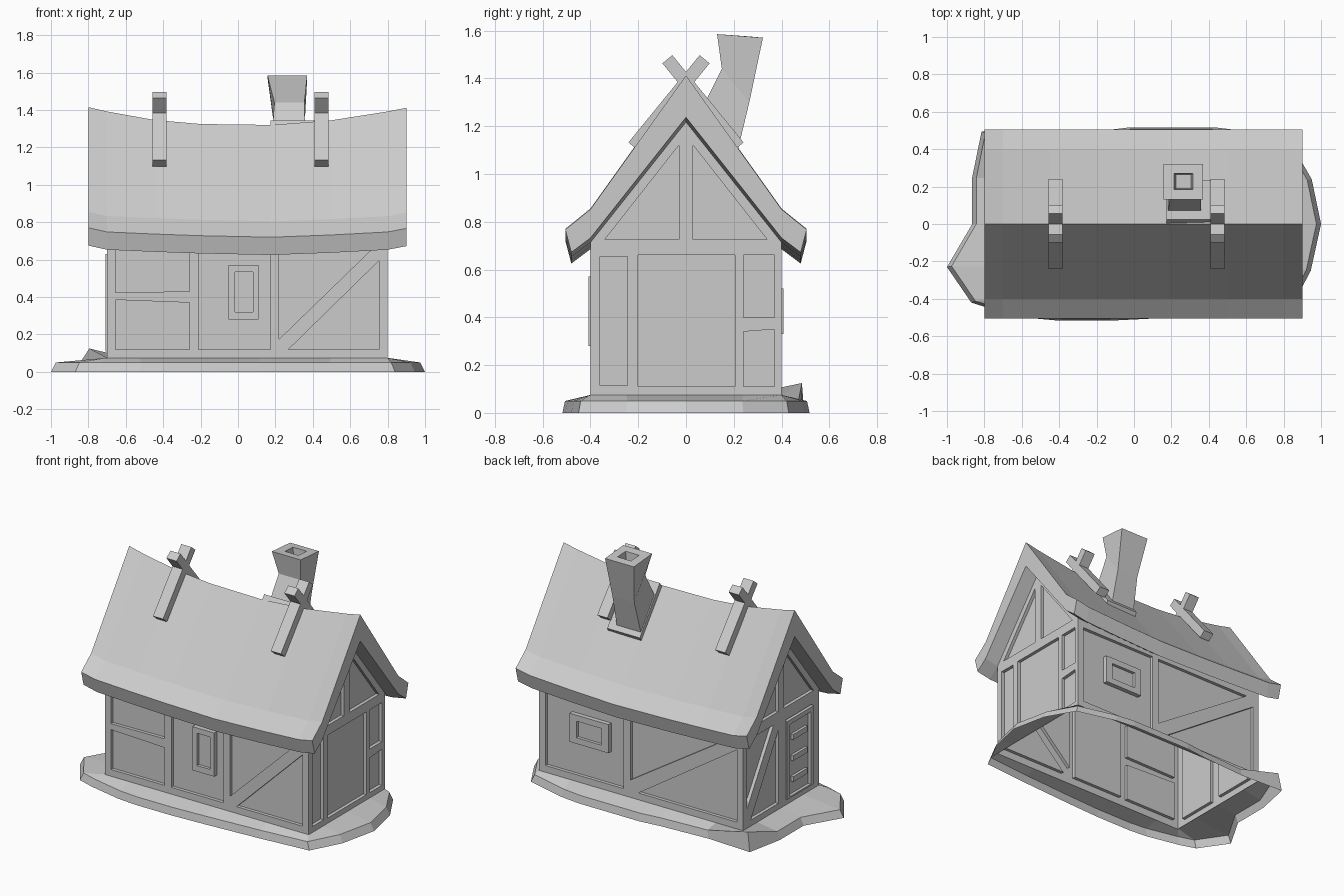
import bpy, bmesh
from mathutils import Vector
from mathutils.geometry import tessellate_polygon

if "Cube" in bpy.data.objects:
    bpy.data.objects.remove(bpy.data.objects["Cube"])


def finish(name, bm):
    bmesh.ops.remove_doubles(bm, verts=bm.verts, dist=1e-4)
    bmesh.ops.recalc_face_normals(bm, faces=bm.faces)
    me = bpy.data.meshes.new(name)
    bm.to_mesh(me)
    bm.free()
    ob = bpy.data.objects.new(name, me)
    bpy.context.collection.objects.link(ob)
    return ob


def loft(bm, loops, cap_start=True, cap_end=True):
    """Skin equal-length closed loops one after another."""
    rings = [[bm.verts.new(p) for p in lp] for lp in loops]
    for a, b in zip(rings, rings[1:]):
        for i in range(len(a)):
            j = (i + 1) % len(a)
            bm.faces.new((a[i], a[j], b[j], b[i]))
    if cap_start:
        bm.faces.new(rings[0])
    if cap_end:
        bm.faces.new(rings[-1])


def rect(u0, u1, v0, v1):
    return [(u0, v0), (u1, v0), (u1, v1), (u0, v1)]


X0, X1, Y, BASE, TOP, PEAK, DEPTH = -0.7, 0.8, 0.4, 0.07, 0.72, 1.225, 0.022

# wall planes: (u, v, depth inward) -> 3D
front = lambda u, v, d: (u, -Y + d, v)
back = lambda u, v, d: (u, Y - d, v)
right = lambda u, v, d: (X1 - d, u, v)
left = lambda u, v, d: (X0 + d, u, v)

long_side = rect(X0, X1, BASE, TOP)
gable = [(-Y, BASE), (Y, BASE), (Y, TOP), (0, PEAK), (-Y, TOP)]
gable_panels = [[(s * .03, .725), (s * .34, .725), (s * .03, 1.12)] for s in (-1, 1)]

walls = [
    (front, long_side, [
        [(-.655, .425), (-.26, .43), (-.26, .66), (-.655, .66)],
        [(-.655, .12), (-.26, .12), (-.26, .37), (-.655, .385)],
        rect(-.21, .175, .12, .66),
        [(.22, .175), (.72, .66), (.22, .66)],
        [(.27, .12), (.755, .12), (.755, .595)]]),
    (back, long_side, [
        rect(.18, .755, .12, .66),
        [(.13, .19), (.13, .66), (-.60, .66)],
        [(.07, .12), (-.655, .12), (-.655, .60)]]),
    (right, gable, gable_panels + [
        rect(-.36, -.245, .115, .655),
        rect(-.2, .205, .11, .66),
        rect(.24, .37, .4, .66),
        [(.24, .11), (.37, .11), (.37, .35), (.24, .34)]]),
    (left, gable, gable_panels + [
        [(.36, .2), (.36, .655), (.08, .655)],
        [(.32, .115), (.03, .115), (.03, .6)],
        rect(-.33, -.05, .11, .64)]),
]

# timber walls: open shell with recessed plaster panels
bm = bmesh.new()
for place, outline, panels in walls:
    polys = [outline] + panels
    flat = [bm.verts.new(place(u, v, 0)) for p in polys for u, v in p]
    for tri in tessellate_polygon([[Vector((u, v, 0)) for u, v in p] for p in polys]):
        bm.faces.new([flat[i] for i in tri])
    for p in panels:
        loft(bm, [[place(u, v, d) for u, v in p] for d in (0, DEPTH)], cap_start=False)
finish("walls", bm)


# raised frames round the windows and door
def frame(name, place, outer, inner, sink=.012):
    bm = bmesh.new()
    steps = [(outer, DEPTH), (outer, -.008), (inner, -.008), (inner, sink)]
    loft(bm, [[place(u, v, d) for u, v in r] for r, d in steps], cap_start=False)
    finish(name, bm)


frame("front_window", front, rect(-.05, .11, .28, .57), rect(-.015, .08, .32, .535))
frame("back_window", back, rect(.285, .57, .33, .52), rect(.335, .52, .37, .48))
frame("door", left, rect(-.33, -.05, .11, .63), rect(-.30, -.08, .12, .60))

# door straps
bm = bmesh.new()
for z in (.22, .36, .5):
    r = rect(-.27, -.12, z - .018, z + .018)
    loft(bm, [[left(u, v, d) for u, v in r] for d in (.012, -.006)])
finish("door_straps", bm)

# ground skirt: uneven outline sloping up to the wall base, open below
outline = [(-.815, .495), (-.865, .25), (-.865, 0), (-1, -.23), (-.87, -.42),
           (-.76, -.455), (-.53, -.505), (-.4, -.517), (-.13, -.517), (.11, -.505),
           (.5, -.48), (.84, -.45), (.945, -.25), (1, 0), (.95, .24), (.84, .43),
           (.57, .5), (.43, .517), (-.02, .517), (-.16, .5), (-.5, .48)]
low = [(x, y, 0) for x, y in outline]
rim = [(x * .975, y * .98, .125 if i == 0 else .05) for i, (x, y) in enumerate(outline)]
inner = [(min(max(x, X0), X1), min(max(y, -Y), Y), .075) for x, y in outline]
bm = bmesh.new()
loft(bm, [low, rim, inner], False, False)
finish("ground_skirt", bm)

# sagging roof: cross-section carried along the ridge
half = [(.4, .855), (.505, .77), (.48, .675), (.4, .735)]
stations = [(-.8, 0, 0), (-.7, .023, .022), (-.45, .068, .033), (-.2, .09, .042),
            (.18, .095, .05), (.5, .07, .038), (.8, .023, .022), (.9, .003, .003)]
loops = []
for x, ridge_sag, eave_sag in stations:
    sec = [(x, y, z - eave_sag) for y, z in half]
    loops.append([(x, 0, 1.415 - ridge_sag)] + sec + [(x, 0, 1.24 - ridge_sag)]
                 + [(x, -y, z) for _, y, z in reversed(sec)])
bm = bmesh.new()
loft(bm, loops)
finish("roof", bm)

# crossed ridge sticks
bm = bmesh.new()
lo, hi = Vector((-.22, 1.115)), Vector((.078, 1.48))
side = Vector((-(hi - lo).y, (hi - lo).x)).normalized() * .027
for x in (-.42, .447):
    for s in (-1, 1):
        loft(bm, [[(x + dx, s * p.x, p.y) for p in (lo - side, hi - side, hi + side, lo + side)]
                  for dx in (-.037, .037)])
finish("ridge_sticks", bm)


# chimney: bent flaring stack with a square flue
def ring(x0, x1, y0, z0, y1, z1):
    return [(x0, y0, z0), (x1, y0, z0), (x1, y1, z1), (x0, y1, z1)]


bm = bmesh.new()
loft(bm, [ring(.18, .36, .055, 1.25, .205, 1.05),
          ring(.195, .355, .15, 1.44, .265, 1.3),
          ring(.158, .37, .13, 1.585, .322, 1.57),
          ring(.215, .315, .185, 1.58, .27, 1.575),
          ring(.225, .305, .19, 1.5, .265, 1.5)])
finish("chimney", bm)

# plate under the chimney, lying on the back roof slope
bm = bmesh.new()
loft(bm, [ring(.175, .415, .0, 1.31, .21, 1.02),
          ring(.175, .415, .025, 1.345, .235, 1.06)])
finish("chimney_plate", bm)
